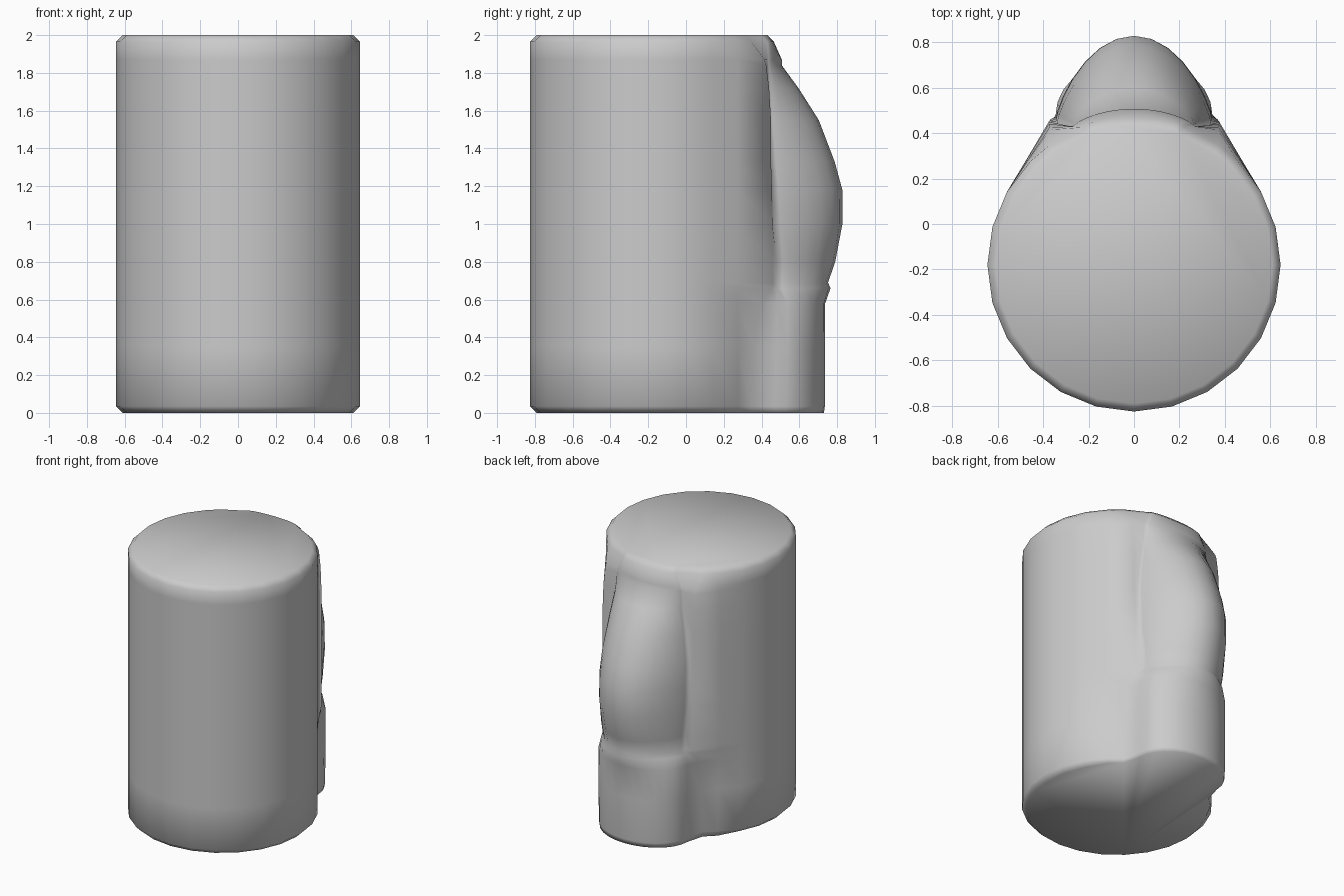
import bpy, bmesh, math

RADIUS, CY, BEVEL = 0.645, -0.18, 0.035

# z, fillet point x/y, rim point x/y, swelling base x/y, rearmost y
ROWS = [
    (0.00, .450, .270, .375, .340, .340, .47, .73),
    (.035, .456, .276, .376, .345, .345, .47, .735),
    (0.35, .457, .276, .376, .360, .345, .48, .735),
    (0.58, .465, .275, .380, .400, .345, .48, .737),
    (0.66, .475, .273, .370, .455, .340, .48, .765),
    (0.69, .477, .272, .368, .460, .325, .48, .752),
    (0.80, .480, .272, .368, .460, .330, .48, .790),
    (1.00, .480, .272, .370, .457, .345, .46, .828),
    (1.18, .480, .272, .372, .455, .345, .45, .828),
    (1.33, .480, .272, .375, .450, .340, .44, .787),
    (1.55, .480, .272, .375, .450, .310, .43, .703),
    (1.72, .478, .273, .375, .440, .280, .43, .595),
    (1.84, .472, .275, .372, .425, .270, .43, .507),
    (1.87, .470, .275, .370, .415, .265, .43, .507),
    (1.965, .456, .276, .373, .346, .220, .426, .465),
]


def body_arc(radius):
    """Round part of the body, from right rear past the front to left rear."""
    return [(radius * math.sin(math.radians(a)), CY + radius * math.cos(math.radians(a)))
            for a in range(60, 301, 15)]


def section(row):
    z, mx, my, rx, ry, bx, by, tip = row
    power = 1.0 if z < 0.6 or z > 1.9 else 1.5
    half = [(mx, my), (rx, ry)]
    for i in range(7):
        t = math.radians(90 * i / 7)
        half.append((bx * math.cos(t), by + (tip - by) * math.sin(t) ** power))
    radius = RADIUS - BEVEL if z == 0 else RADIUS
    left = [(-x, y) for x, y in half]
    pts = body_arc(radius) + left + [(0, tip)] + half[::-1]
    return [(x, y, z) for x, y in pts]


# Body with rear column and swelling, lofted from cross-sections
rings = [section(r) for r in ROWS]
k = (RADIUS - BEVEL) / RADIUS
rings.append([(x * k, CY + (y - CY) * k, 2.0) for x, y, z in rings[-1]])

bm = bmesh.new()
loops = [[bm.verts.new(p) for p in ring] for ring in rings]
n = len(loops[0])
for a, b in zip(loops, loops[1:]):
    for i in range(n):
        j = (i + 1) % n
        bm.faces.new((a[i], a[j], b[j], b[i]))
bm.faces.new(loops[0])
bm.faces.new(loops[-1])
bmesh.ops.recalc_face_normals(bm, faces=bm.faces)
for f in bm.faces:
    f.smooth = True
mesh = bpy.data.meshes.new("body")
bm.to_mesh(mesh)
bm.free()
body = bpy.data.objects.new("body", mesh)
bpy.context.collection.objects.link(body)
